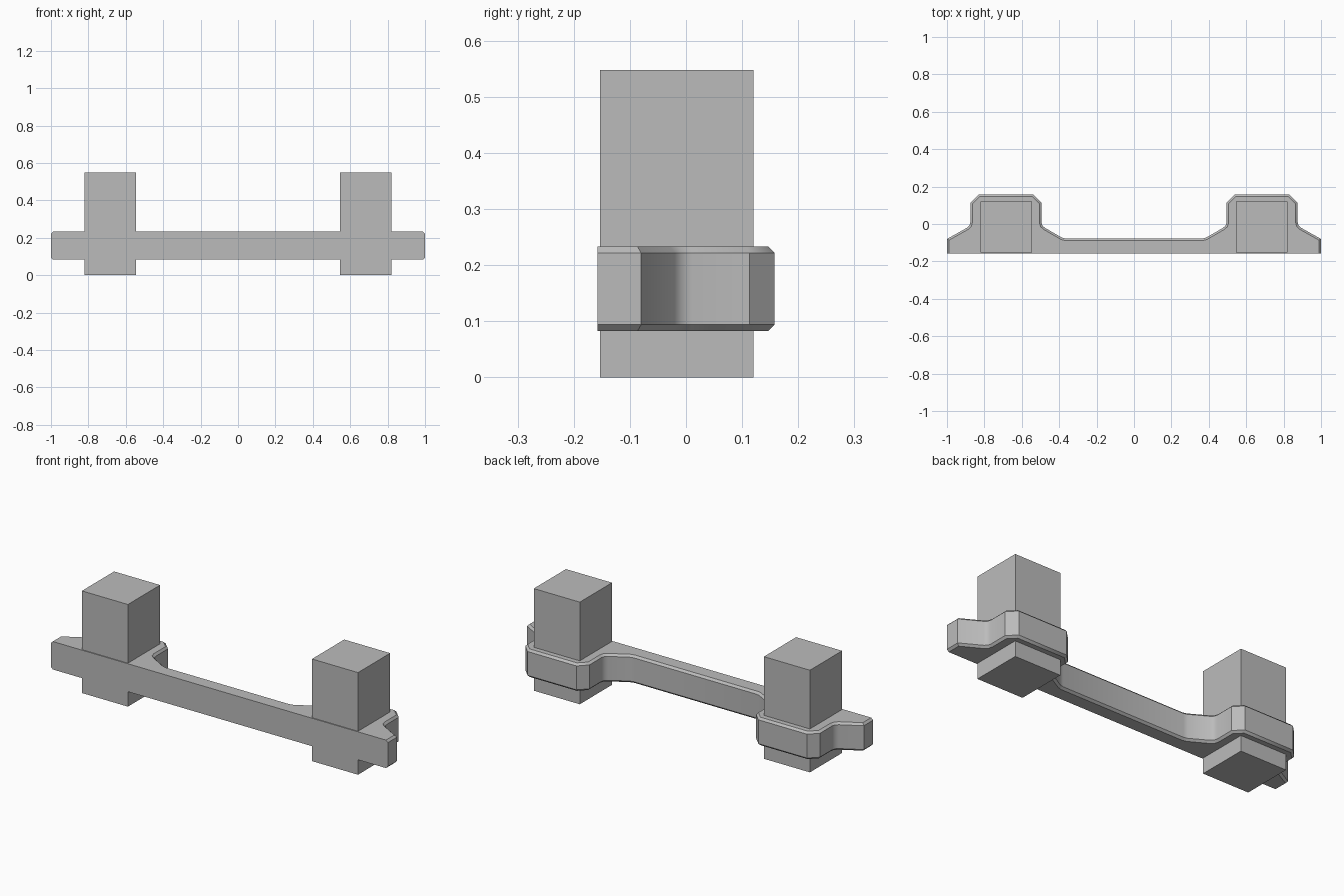
import bpy, bmesh, math

cube = bpy.data.objects.get("Cube")
if cube:
    bpy.data.objects.remove(cube, do_unlink=True)

GREY = (0.5, 0.5, 0.5, 1)
mat = bpy.data.materials.new("plain grey")
mat.use_nodes = True
mat.diffuse_color = GREY
mat.node_tree.nodes["Principled BSDF"].inputs["Base Color"].default_value = GREY

FRONT, BAR_LOW, BAR_HIGH = -0.158, 0.083, 0.233


def finish(bm, name):
    bmesh.ops.recalc_face_normals(bm, faces=bm.faces)
    mesh = bpy.data.meshes.new(name)
    bm.to_mesh(mesh)
    bm.free()
    mesh.materials.append(mat)
    obj = bpy.data.objects.new(name, mesh)
    bpy.context.collection.objects.link(obj)
    return obj


# Crossbar: mirrored outline with a socket bulge around each post
half = [(1, FRONT), (1, -0.08), (0.893, -0.02), (0.88, -0.008), (0.875, 0.01),
        (0.875, 0.113), (0.83, 0.158), (0.54, 0.158), (0.495, 0.113),
        (0.495, 0.01), (0.49, -0.008), (0.477, -0.02), (0.385, -0.073), (0.365, -0.078)]
outline = half + [(-x, y) for x, y in reversed(half)]
bm = bmesh.new()
base = bm.faces.new([bm.verts.new((x, y, BAR_LOW)) for x, y in outline])
top = bmesh.ops.extrude_face_region(bm, geom=[base], use_keep_orig=True)["geom"]
for v in top:
    if isinstance(v, bmesh.types.BMVert):
        v.co.z = BAR_HIGH

# Chamfer the top and bottom rims, leaving the flat front sharp
rim = [e for e in bm.edges
       if abs(e.verts[0].co.z - e.verts[1].co.z) < 0.001
       and max(v.co.y for v in e.verts) > FRONT + 0.001]
bmesh.ops.bevel(bm, geom=rim, offset=0.011, segments=1, affect='EDGES')
bar = finish(bm, "crossbar")
bpy.context.view_layer.objects.active = bar
bar.select_set(True)
bpy.ops.object.shade_smooth_by_angle(angle=math.radians(36))
bar.select_set(False)

# Square posts passing through the sockets
for side, name in ((1, "left_post"), (-1, "right_post")):
    bm = bmesh.new()
    bmesh.ops.create_cube(bm, size=1)
    bmesh.ops.scale(bm, vec=(0.273, 0.273, 0.548), verts=bm.verts)
    bmesh.ops.translate(bm, vec=(side * 0.683, -0.0165, 0.274), verts=bm.verts)
    finish(bm, name)
